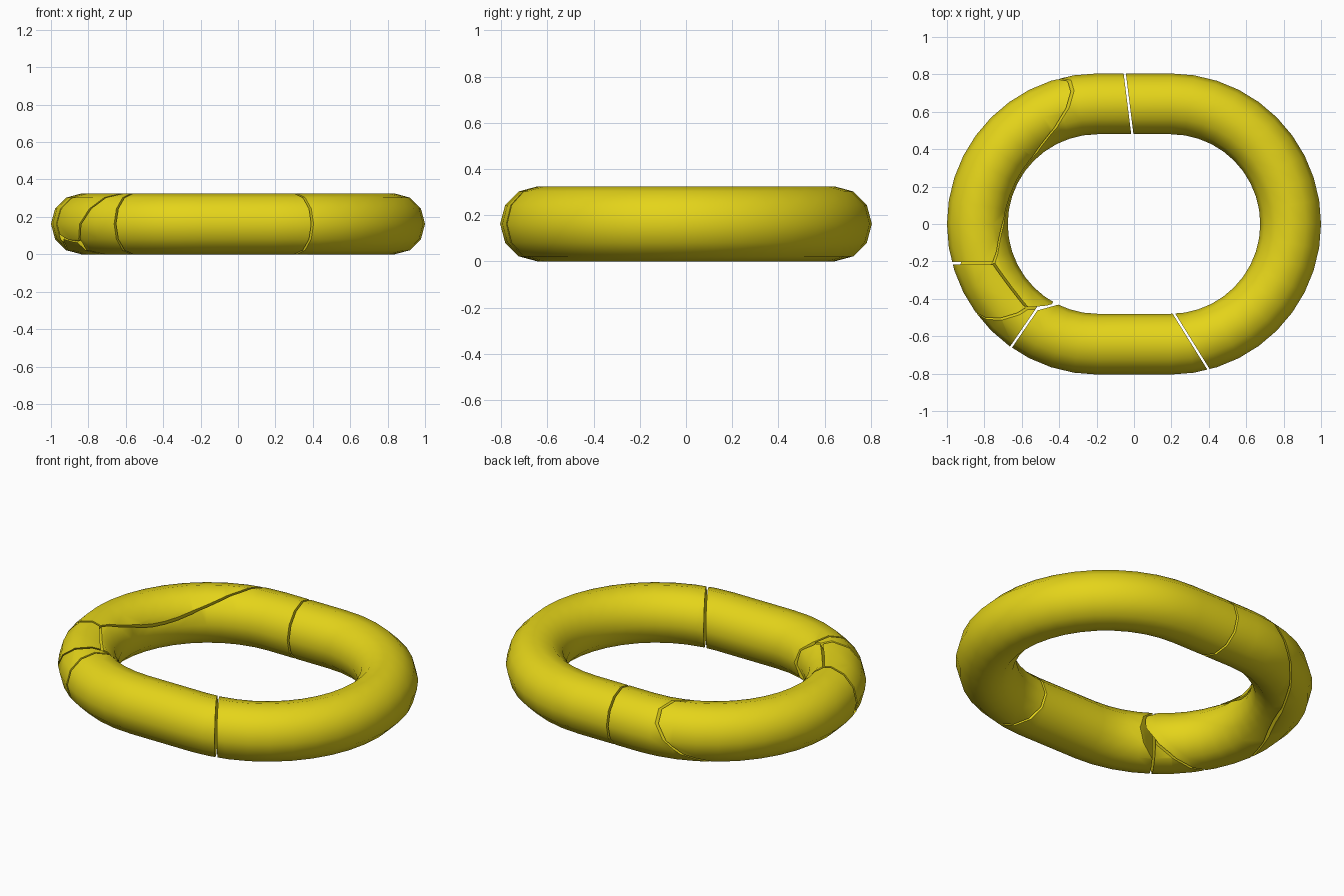
import bpy, bmesh
from math import sin, cos, pi
from mathutils import Vector

if "Cube" in bpy.data.objects:
    bpy.data.objects.remove(bpy.data.objects["Cube"])

TUBE, BEND, HALF = 0.1625, 0.6425, 0.195   # tube radius, bend radius, half straight
SIDES, SEGS, GAP = 12, 20, 0.006

mat = bpy.data.materials.new("yellow")
mat.diffuse_color = (0.78, 0.66, 0.01, 1)
mat.use_nodes = True
mat.node_tree.nodes["Principled BSDF"].inputs["Base Color"].default_value = mat.diffuse_color


def full_link():
    """Closed stadium-shaped tube lying flat on z = 0."""
    bm = bmesh.new()
    rings = []
    for side, start in ((1, -pi / 2), (-1, pi / 2)):
        for i in range(SEGS + 1):
            a = start + pi * i / SEGS
            ring = []
            for k in range(SIDES):
                t = 2 * pi * k / SIDES
                r = BEND + TUBE * cos(t)
                ring.append(bm.verts.new((side * HALF + r * cos(a), r * sin(a), TUBE + TUBE * sin(t))))
            rings.append(ring)
    for i, ring in enumerate(rings):
        nxt = rings[(i + 1) % len(rings)]
        for k in range(SIDES):
            j = (k + 1) % SIDES
            bm.faces.new((ring[k], nxt[k], nxt[j], ring[j]))
    bmesh.ops.recalc_face_normals(bm, faces=bm.faces[:])
    return bm


# Crack planes: point on the plane, normal
CRACKS = {
    "back": ((-0.03, 0.65, 0), (1, 0.125, 0)),
    "front": ((0.31, -0.635, 0), (0.29, 0.18, 0)),
    "arc": ((-0.34, 0.66, 0.32), (-0.907, 0.422, 0.66)),
    "left": ((-0.85, -0.21, 0), (0, 1, 0)),
    "chip_in": ((-0.75, -0.215, 0.31), (-0.794, -0.608, 0.78)),
    "chip_low": ((-0.57, -0.45, 0.31), (0.35, -0.79, -0.5)),
    "wedge": ((-0.57, -0.45, 0.31), (-0.04, -0.97, -0.22)),
    "corner": ((-0.52, -0.457, 0), (0.19, -0.13, 0)),
    "inner": ((-0.52, -0.457, 0), (0.025, -0.09, 0)),
}

# Each broken piece keeps the + or - side of its crack planes
PIECES = {
    "right_bend": "+back +front",
    "front_bar": "-front +corner +inner",
    "left_inner_bend": "-back -arc -chip_in -wedge -inner",
    "left_outer_bend": "+arc +left",
    "corner_chip": "-left +chip_in -chip_low",
    "corner_wedge": "+wedge +chip_low -corner",
}

for name, rule in PIECES.items():
    bm = full_link()
    for item in rule.split():
        point, normal = CRACKS[item[1:]]
        n = Vector(normal).normalized() * (1 if item[0] == "+" else -1)
        bmesh.ops.bisect_plane(bm, geom=bm.verts[:] + bm.edges[:] + bm.faces[:], dist=1e-5,
                               plane_co=Vector(point) + n * GAP, plane_no=n, clear_inner=True)
        bmesh.ops.holes_fill(bm, edges=[e for e in bm.edges if e.is_boundary], sides=0)
    bmesh.ops.recalc_face_normals(bm, faces=bm.faces[:])
    mesh = bpy.data.meshes.new(name)
    bm.to_mesh(mesh)
    bm.free()
    mesh.materials.append(mat)
    obj = bpy.data.objects.new(name, mesh)
    bpy.context.collection.objects.link(obj)
    bpy.ops.object.select_all(action="DESELECT")
    obj.select_set(True)
    bpy.context.view_layer.objects.active = obj
    bpy.ops.object.shade_smooth_by_angle(angle=0.7)
